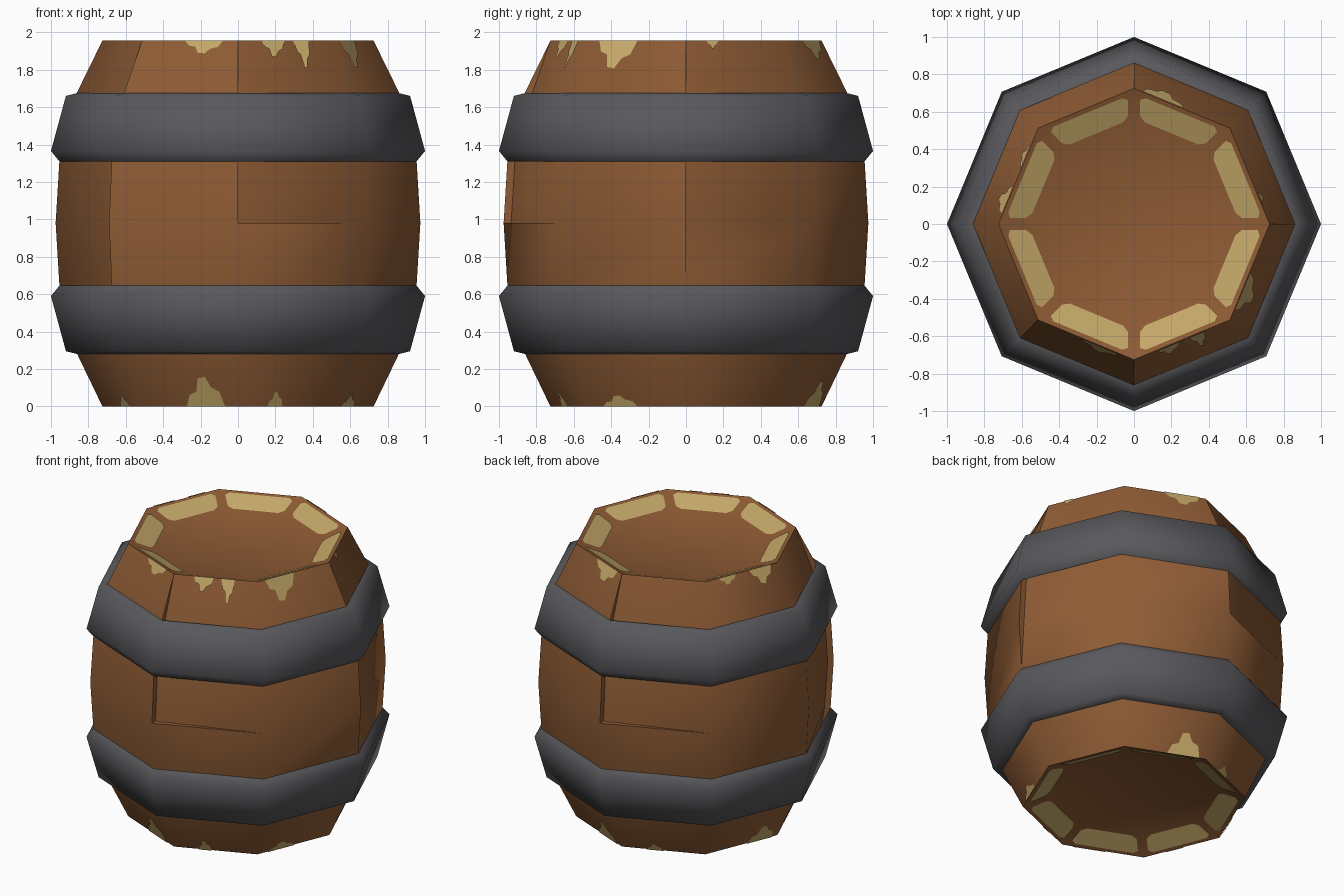
import bpy, bmesh, math
from mathutils import Vector

if "Cube" in bpy.data.objects:
    bpy.data.objects.remove(bpy.data.objects["Cube"])


def material(name, rgb):
    m = bpy.data.materials.new(name)
    m.diffuse_color = (*rgb, 1)
    m.use_nodes = True
    m.node_tree.nodes["Principled BSDF"].inputs["Base Color"].default_value = m.diffuse_color
    return m


WOOD = material("brown wood", (0.27, 0.105, 0.035))
IRON = material("dark iron", (0.10, 0.10, 0.11))
PALE = material("worn pale wood", (0.55, 0.39, 0.14))


def finish(bm, name, mat, angle):
    me = bpy.data.meshes.new(name)
    bm.to_mesh(me)
    bm.free()
    me.materials.append(mat)
    for p in me.polygons:
        p.use_smooth = True
    me.set_sharp_from_angle(angle=math.radians(angle))
    ob = bpy.data.objects.new(name, me)
    bpy.context.collection.objects.link(ob)


def polar(r, z, k):
    a = math.radians(45 * k)
    return Vector((r * math.cos(a), r * math.sin(a), z))


# Barrel body: eight staves following one profile, some ends dented inward
H = 1.955
PROFILE = [(.54, .08), (.725, 0), (.86, .28), (.955, .65), (.975, .98),
           (.975, .98), (.955, 1.31), (.86, 1.68), (.725, H), (.54, H - .08)]
DENTS = {(6, 0): (5, 7), (4, 1): (3, 7), (0, 0): (4, 7), (2, 0): (5, 7)}

bm = bmesh.new()
ends = {}
for k in range(8):
    for e in (0, 1):
        lo, hi = DENTS.get((k, e), (99, 99))
        ends[k, e] = [bm.verts.new(polar(r - (.04 if lo <= i <= hi else 0), z, k + e))
                      for i, (r, z) in enumerate(PROFILE)]
for k in range(8):
    # outer stave face, then the step to the next stave
    for a, b in ((ends[k, 0], ends[k, 1]), (ends[k, 1], ends[(k + 1) % 8, 0])):
        for i in range(len(PROFILE) - 1):
            bm.faces.new((a[i], b[i], b[i + 1], a[i + 1]))
for i in (0, -1):
    bm.faces.new([ends[k, 0][i] for k in range(8)])
bmesh.ops.remove_doubles(bm, verts=bm.verts, dist=1e-4)
bmesh.ops.recalc_face_normals(bm, faces=bm.faces)
finish(bm, "barrel_body", WOOD, 50)

# Iron hoops: mirrored about the middle
HOOP = [(.86, .28), (.92, .295), (1.0, .59), (.955, .645)]
for name, flip in (("lower_hoop", False), ("upper_hoop", True)):
    bm = bmesh.new()
    prof = [(r, H - z if flip else z) for r, z in HOOP]
    rings = [[bm.verts.new(polar(r, z, k)) for r, z in prof] for k in range(8)]
    for k in range(8):
        a, b = rings[k], rings[(k + 1) % 8]
        for i in range(4):
            j = (i + 1) % 4
            bm.faces.new((a[i], b[i], b[j], a[j]))
    bmesh.ops.recalc_face_normals(bm, faces=bm.faces)
    finish(bm, name, IRON, 65)


def plate(bm, k, pts, r0, z0, r1, z1, top, outward):
    """Thin worn patch on stave k; pts are (along, across) fractions."""
    co = []
    for t, s in pts:
        r, z = r0 + (r1 - r0) * s, z0 + (z1 - z0) * s
        if top:
            z = H - z
        co.append(polar(r, z, k).lerp(polar(r, z, k + 1), t))
    n = (co[1] - co[0]).cross(co[2] - co[0]).normalized()
    radial = polar(1, 0, k + .5)
    want = radial if outward else Vector((0, 0, 1 if top else -1))
    if n.dot(want) < 0:
        n = -n
        co.reverse()
    bm.faces.new([bm.verts.new(c + n * .005) for c in co])


# Worn patches on the rims: rounded rectangles on every stave end
PATCH = [(.07, .25), (.13, .13), (.87, .13), (.93, .25),
         (.92, .72), (.85, .84), (.15, .84), (.08, .72)]
# Worn drips down the staves: stave, centre, half width, depth
DRIPS = {
    True: [(6, .36, .12, .09), (6, .65, .08, .15), (7, .3, .2, .15), (5, .65, .2, .07),
           (0, .27, .06, .045), (1, .7, .22, .1), (3, .75, .15, .1), (3, .3, .12, .05)],
    False: [(5, .67, .2, .16), (6, .38, .08, .08), (7, .32, .18, .06), (1, .72, .2, .14),
            (4, .6, .12, .06), (2, .4, .1, .05), (3, .75, .18, .12)],
}
SHAPE = [(-1, 0), (-.75, .4), (-.4, .5), (-.25, .95), (.1, 1), (.35, .65), (.75, .5), (1, 0)]
for top, label in ((True, "top"), (False, "bottom")):
    bm = bmesh.new()
    for k in range(8):
        plate(bm, k, PATCH, .725, 0, .54, .08, top, False)
    finish(bm, label + "_rim_wear", PALE, 30)
    bm = bmesh.new()
    for k, t, w, d in DRIPS[top]:
        pts = [(t + x * w, y * d / .28) for x, y in SHAPE]
        plate(bm, k, pts, .725, 0, .86, .28, top, True)
    finish(bm, label + "_drip_wear", PALE, 30)
